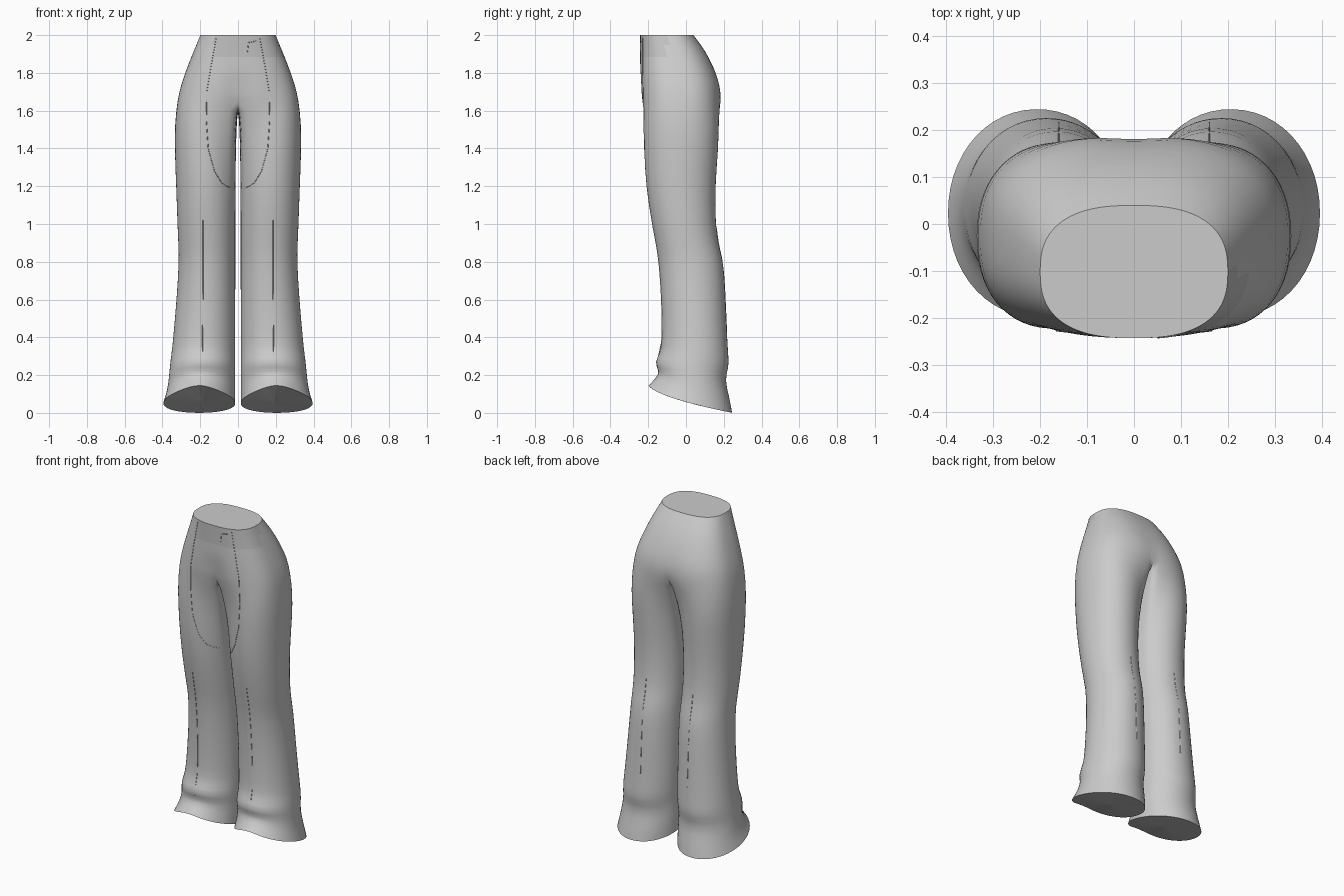
import bpy, bmesh, math
from mathutils import Vector
from mathutils.bvhtree import BVHTree

cube = bpy.data.objects.get("Cube")
if cube:
    bpy.data.objects.remove(cube)


def material(name, grey):
    m = bpy.data.materials.new(name)
    m.use_nodes = True
    m.diffuse_color = (grey, grey, grey, 1)
    m.node_tree.nodes["Principled BSDF"].inputs["Base Color"].default_value = (grey, grey, grey, 1)
    return m


cloth = material("grey cloth", 0.6)
band = material("waistband grey", 0.53)

OUTER, INNER = 22, 7
# front z, back z, front y, back y, outer x, leg share (0 = hips, 1 = leg)
ROWS = [
    (2.00, 2.00, -.243, .04, .20, 0),
    (1.95, 1.95, -.243, .078, .220, 0),
    (1.89, 1.89, -.243, .118, .246, 0),
    (1.80, 1.80, -.243, .160, .280, 0),
    (1.73, 1.73, -.241, .184, .304, 0),
    (1.67, 1.65, -.239, .192, .321, 0),
    (1.55, 1.53, -.237, .190, .335, .45),
    (1.40, 1.40, -.229, .179, .337, .78),
    (1.20, 1.20, -.216, .157, .328, .95),
    (1.00, 1.00, -.181, .157, .322, 1),
    (.88, .88, -.158, .174, .316, 1),
    (.80, .80, -.146, .201, .314, 1),
    (.60, .60, -.130, .210, .326, 1),
    (.40, .38, -.128, .220, .345, 1),
    (.32, .30, -.134, .226, .354, 1),
    (.27, .24, -.172, .229, .362, 1),
    (.22, .18, -.140, .205, .366, 1),
    (.19, .08, -.160, .232, .376, 1),
    (.15, 0.0, -.200, .246, .397, 1),
]


def bend(angle, power):
    c, s = math.cos(angle), math.sin(angle)
    return (math.copysign(abs(c) ** power, c), math.copysign(abs(s) ** power, s))


def ring(row):
    """Half section: outer arc from front to back, then inner leg back to front."""
    zf, zb, yf, yb, xo, w = row
    cy, ry, gap = (yf + yb) / 2, (yb - yf) / 2, .014
    pts = []
    for i in range(OUTER + INNER):
        outer = i <= OUTER
        t = i / OUTER if outer else (i - OUTER) / INNER
        # hips grow squarer in front towards the thighs
        square = .78 - (.1 * min(1, (2 - zf) / .4) if t < .5 else 0)
        hx, hy = bend(math.pi * (t - .5), square) if outer else (0, 1 - 2 * t)
        a = math.radians(-150 + 300 * t if outer else 150 + 60 * t)
        lx, ly = bend(a, .97)
        rx = (xo - gap) / 2
        x = xo * hx * (1 - w) + (gap + rx + rx * lx) * w
        y = cy + ry * (hy * (1 - w) + ly * w)
        s = min(1, max(0, (y - yf) / (yb - yf)))
        z = zf + (zb - zf) * s ** .6
        # crotch seam hangs below the surrounding ring
        if not outer and w < .4:
            z -= .05 * math.sin(math.pi * t)
        # shallow centre groove at crotch height
        if outer and 1.6 < zf < 1.75 and x < .08:
            y += (.02 if y < cy else -.008) * (1 - x / .08)
        pts.append(Vector((0 if x < 1e-5 else x, y, z)))
    return pts


# trousers: closed half shell
bm = bmesh.new()
crease = bm.edges.layers.float.new("crease_edge")
previous = None
for row in ROWS:
    pts = ring(row)
    split = row[0] < 1.7
    verts = [bm.verts.new(p) for p in (pts if split else pts[:OUTER + 1])]
    if previous:
        n = len(previous)
        for i in range(n if n > OUTER + 1 else OUTER):
            j = (i + 1) % n
            f = bm.faces.new((previous[i], verts[i], verts[j], previous[j]))
            f.smooth = True
    else:
        waist_cap = bm.faces.new(verts)
    previous = verts
hem_cap = bm.faces.new(previous[::-1])

# crisp rims at waist and hem
for cap in (waist_cap, hem_cap):
    for e in cap.edges:
        if max(v.co.x for v in e.verts) > 0:
            e[crease] = 1

# other half, then the waistband colour on the front
bmesh.ops.mirror(bm, geom=bm.verts[:] + bm.edges[:] + bm.faces[:], axis='X', merge_dist=.0005)
bmesh.ops.recalc_face_normals(bm, faces=bm.faces)
for f in bm.faces:
    c = f.calc_center_median()
    if f.smooth and c.z > 1.89 and c.y < -.1 and c.x > -.13:
        f.material_index = 1
mesh = bpy.data.meshes.new("trousers")
bm.to_mesh(mesh)
bm.free()
trousers = bpy.data.objects.new("trousers", mesh)
bpy.context.collection.objects.link(trousers)
mesh.materials.append(cloth)
mesh.materials.append(band)
soft = trousers.modifiers.new("soften", 'SUBSURF')
soft.levels = soft.render_levels = 1

bpy.context.view_layer.update()
tree = BVHTree.FromObject(trousers, bpy.context.evaluated_depsgraph_get())


def seam(name, path, side=-1):
    """Fine thread laid on the cloth, dropped on from the front (-1) or back (1)."""
    points = []
    for (x0, z0), (x1, z1) in zip(path, path[1:]):
        for k in range(8):
            t = k / 8
            hit = tree.ray_cast(Vector((x0 + (x1 - x0) * t, side * 2, z0 + (z1 - z0) * t)),
                                Vector((0, -side, 0)))[0]
            if hit:
                points.append(hit)
    curve = bpy.data.curves.new(name, 'CURVE')
    curve.dimensions = '3D'
    curve.bevel_depth = .002
    curve.bevel_resolution = 0
    line = curve.splines.new('POLY')
    line.points.add(len(points) - 1)
    for p, co in zip(line.points, points):
        p.co = (*co, 1)
    obj = bpy.data.objects.new(name, curve)
    bpy.context.collection.objects.link(obj)
    curve.materials.append(cloth)


# seams on both sides
panel = [(.115, 1.985), (.14, 1.85), (.165, 1.7), (.168, 1.55), (.158, 1.4),
         (.125, 1.28), (.085, 1.215), (.03, 1.185)]
for label, m in (("left", 1), ("right", -1)):
    seam(label + "_front_panel_seam", [(m * x, z) for x, z in panel])
    seam(label + "_front_crease", [(m * .185, 1.02), (m * .185, .7), (m * .19, .18)])
    seam(label + "_back_crease", [(m * .16, .98), (m * .16, .33)], 1)
# waistband tab stitching
seam("tab_stitch", [(.05, 1.91), (.055, 1.96), (.1, 1.97)])
